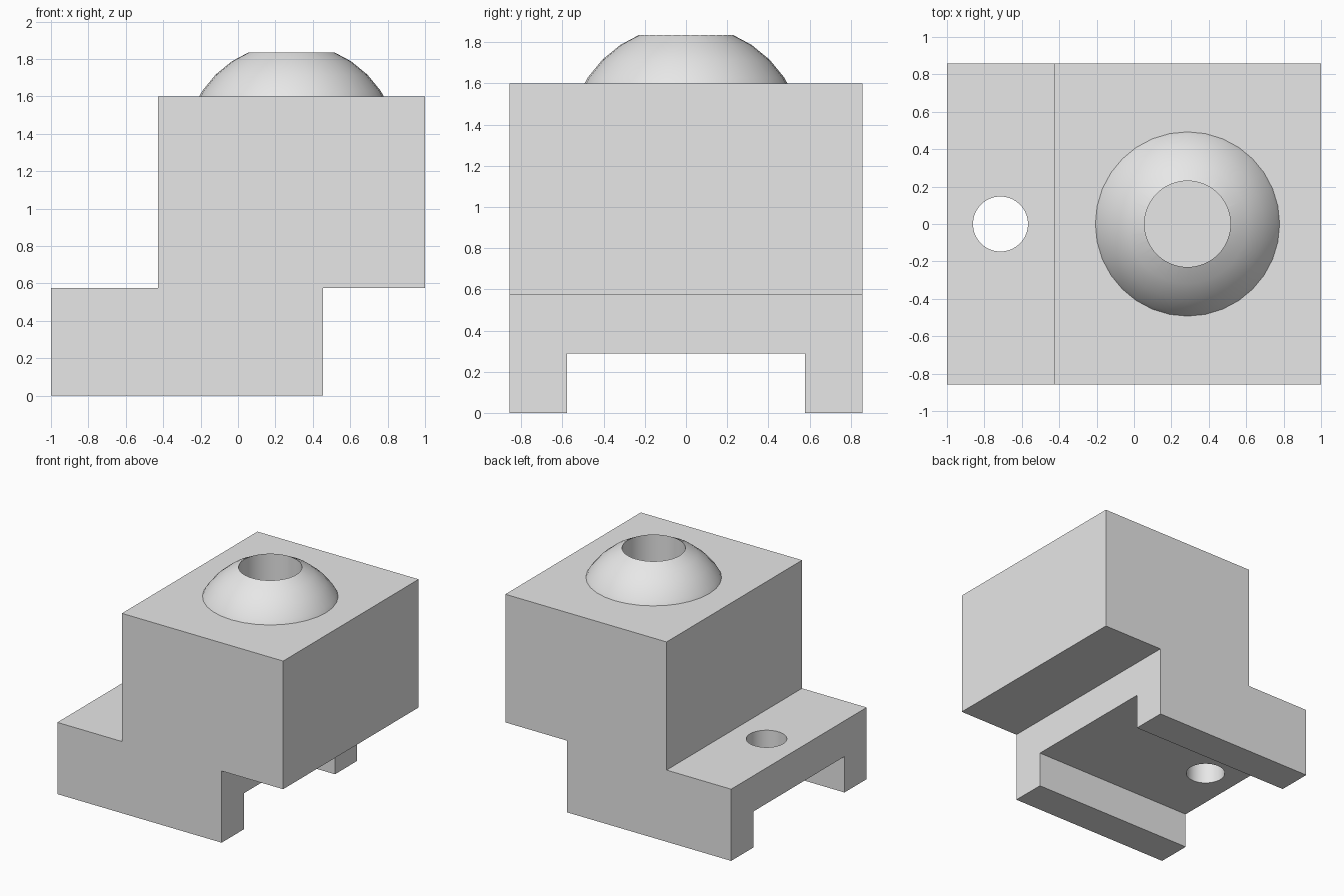
import bpy, bmesh, math

old = bpy.data.objects.get("Cube")
if old:
    bpy.data.objects.remove(old, do_unlink=True)

# Main dimensions
HALF_DEPTH = 0.857
STEP_Z, TOP_Z = 0.574, 1.6
BALL_X, BALL_Z, BALL_R = 0.286, 1.31, 0.574

grey = bpy.data.materials.new("light grey")
grey.use_nodes = True
grey.diffuse_color = (0.8, 0.8, 0.8, 1)
grey.node_tree.nodes["Principled BSDF"].inputs["Base Color"].default_value = (0.8, 0.8, 0.8, 1)


def finish(bm, name):
    bmesh.ops.recalc_face_normals(bm, faces=bm.faces)
    mesh = bpy.data.meshes.new(name)
    bm.to_mesh(mesh)
    bm.free()
    mesh.materials.append(grey)
    ob = bpy.data.objects.new(name, mesh)
    bpy.context.collection.objects.link(ob)
    return ob


def prism(name, profile, half_depth):
    """Extrude an (x, z) outline along y."""
    bm = bmesh.new()
    face = bm.faces.new([bm.verts.new((x, -half_depth, z)) for x, z in profile])
    new = bmesh.ops.extrude_face_region(bm, geom=[face])["geom"]
    bmesh.ops.translate(bm, vec=(0, 2 * half_depth, 0),
                        verts=[v for v in new if isinstance(v, bmesh.types.BMVert)])
    return finish(bm, name)


def cylinder(name, x, radius, bottom, top):
    bm = bmesh.new()
    bmesh.ops.create_cone(bm, cap_ends=True, segments=64, radius1=radius,
                          radius2=radius, depth=top - bottom)
    bmesh.ops.translate(bm, vec=(x, 0, (top + bottom) / 2), verts=bm.verts)
    return finish(bm, name)


def combine(target, tool, operation):
    """Boolean the tool into the target, then discard the tool."""
    tool.hide_render = True
    mod = target.modifiers.new(tool.name, "BOOLEAN")
    mod.operation, mod.solver, mod.object = operation, "EXACT", tool
    bpy.context.view_layer.objects.active = target
    bpy.ops.object.modifier_apply(modifier=mod.name)
    bpy.data.objects.remove(tool, do_unlink=True)


# Stepped body with foot on the right and overhang on the left
body = prism("stepped_body", [
    (-1, 0), (0.455, 0), (0.455, STEP_Z), (1, STEP_Z),
    (1, TOP_Z), (-0.428, TOP_Z), (-0.428, STEP_Z), (-1, STEP_Z)], HALF_DEPTH)

# Ball set into the top
bm = bmesh.new()
bmesh.ops.create_uvsphere(bm, u_segments=32, v_segments=16, radius=BALL_R)
bmesh.ops.translate(bm, vec=(BALL_X, 0, BALL_Z), verts=bm.verts)
combine(body, finish(bm, "ball"), "UNION")

# Channel under the foot, bolt hole through it, and blind socket in the ball
channel = [(-1.2, -0.2), (0.6, -0.2), (0.6, 0.288), (-1.2, 0.288)]
combine(body, prism("channel_cutter", channel, 0.577), "DIFFERENCE")
combine(body, cylinder("bolt_cutter", -0.714, 0.147, 0.1, 0.8), "DIFFERENCE")
combine(body, cylinder("socket_cutter", BALL_X, 0.23, 1.14, 2.1), "DIFFERENCE")

bpy.ops.object.select_all(action="DESELECT")
body.select_set(True)
bpy.context.view_layer.objects.active = body
bpy.ops.object.shade_smooth_by_angle(angle=math.radians(30))
